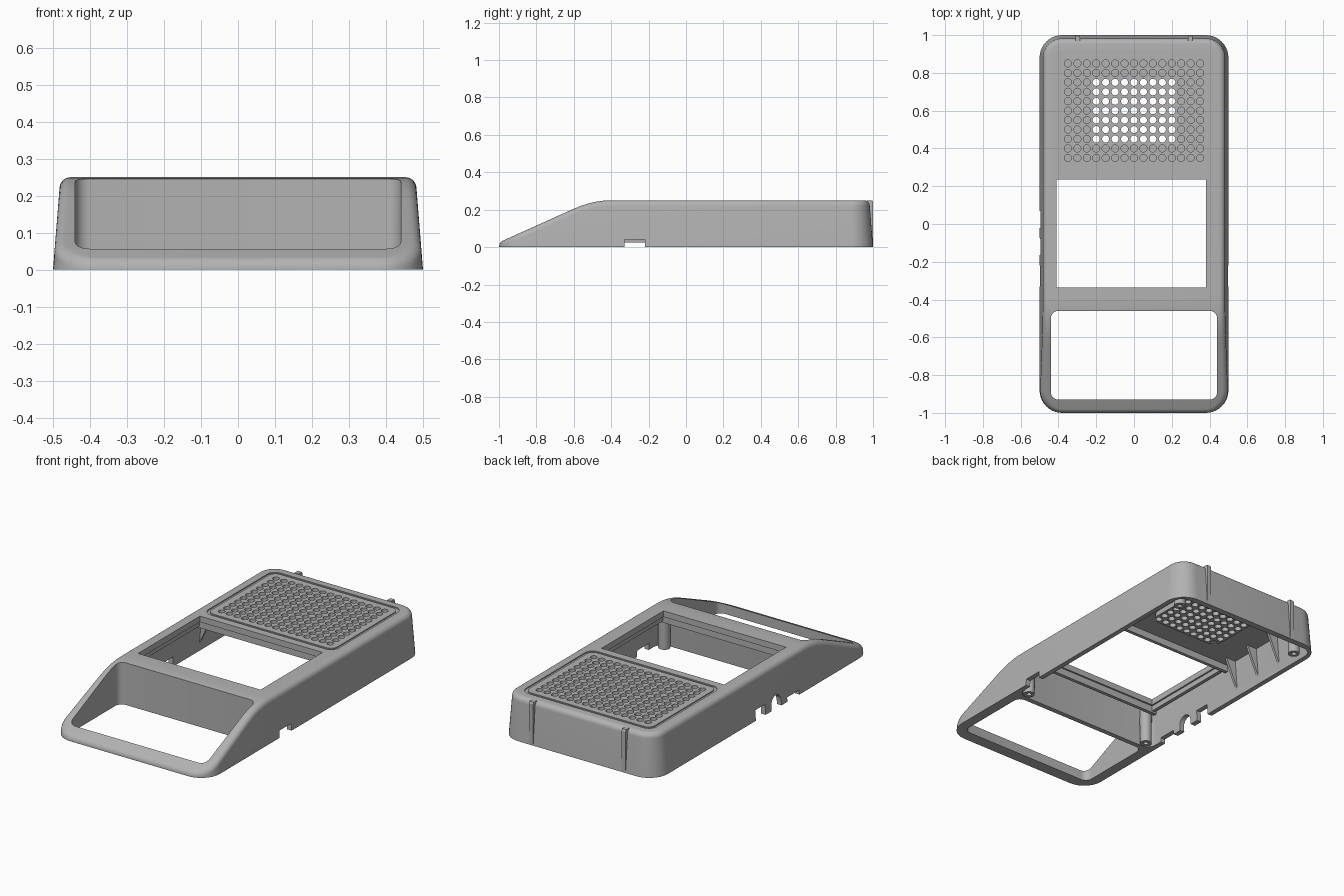
import bpy, bmesh, math
from mathutils import Matrix, Vector

cube = bpy.data.objects.get("Cube")
if cube:
    bpy.data.objects.remove(cube, do_unlink=True)

GREY = (0.45, 0.45, 0.45, 1.0)
plastic = bpy.data.materials.new("grey_plastic")
plastic.use_nodes = True
plastic.diffuse_color = GREY
bsdf = next(n for n in plastic.node_tree.nodes if n.type == "BSDF_PRINCIPLED")
bsdf.inputs["Base Color"].default_value = GREY
bsdf.inputs["Roughness"].default_value = 0.6

TAPER = 0.08


def finish(name, bm):
    bmesh.ops.recalc_face_normals(bm, faces=bm.faces)
    mesh = bpy.data.meshes.new(name)
    bm.to_mesh(mesh)
    bm.free()
    mesh.materials.append(plastic)
    obj = bpy.data.objects.new(name, mesh)
    bpy.context.collection.objects.link(obj)
    return obj


def skin(bm, rings):
    for a, b in zip(rings, rings[1:]):
        for i in range(len(a)):
            j = (i + 1) % len(a)
            bm.faces.new((a[i], a[j], b[j], b[i]))


def slab(name, x0, x1, y0, y1, z0, z1, r=0.0, taper=0.0):
    """Rounded rectangular block whose sides lean inward with height."""
    bm = bmesh.new()
    rings = []
    for z in (z0, z1):
        d = taper * (z - z0)
        ring = []
        for cx, cy, start in ((x1 - r, y1 - r, 0), (x0 + r, y1 - r, 1),
                              (x0 + r, y0 + r, 2), (x1 - r, y0 + r, 3)):
            steps = 6 if r else 0
            for k in range(steps + 1):
                a = (start + (k / steps if r else 0.5)) * math.pi / 2
                n = Vector((math.cos(a), math.sin(a)))
                lean = n * d if r else Vector((math.copysign(d, n.x), math.copysign(d, n.y)))
                ring.append(bm.verts.new((cx + r * n.x - lean.x, cy + r * n.y - lean.y, z)))
        rings.append(ring)
    skin(bm, rings)
    bm.faces.new(rings[0])
    bm.faces.new(rings[1])
    return finish(name, bm)


def prism(name, points, axis, centre, width):
    """Extruded polygon; points are the two coordinates other than the axis."""
    bm = bmesh.new()
    rings = []
    for side in (-0.5, 0.5):
        ring = []
        for p in points:
            co = list(p)
            co.insert(axis, centre + side * width)
            ring.append(bm.verts.new(co))
        rings.append(ring)
    skin(bm, rings)
    bm.faces.new(rings[0])
    bm.faces.new(rings[1])
    return finish(name, bm)


def holes(name, places, z0, z1, r=0.019):
    bm = bmesh.new()
    for x, y in places:
        bmesh.ops.create_cone(bm, cap_ends=True, segments=14, radius1=r, radius2=r, depth=z1 - z0,
                              matrix=Matrix.Translation((x, y, (z0 + z1) / 2)))
    return finish(name, bm)


def cut(obj, cutters):
    for c in cutters:
        mod = obj.modifiers.new(c.name, "BOOLEAN")
        mod.operation, mod.solver, mod.object = "DIFFERENCE", "EXACT", c
    bpy.context.view_layer.update()
    graph = bpy.context.evaluated_depsgraph_get()
    mesh = bpy.data.meshes.new_from_object(obj.evaluated_get(graph))
    obj.modifiers.clear()
    obj.data = mesh


def smooth(obj):
    bpy.ops.object.select_all(action="DESELECT")
    obj.select_set(True)
    bpy.context.view_layer.objects.active = obj
    bpy.ops.object.shade_smooth_by_angle(angle=math.radians(32))


def top_height(y):
    """Side profile: front ramp, blend, flat roof."""
    if y < -0.6:
        return 0.025 + 0.45 * (y + 1)
    return 0.25 - 1.125 * min(y + 0.4, 0) ** 2


# Outer body: half outline as (x, y, normal), lofted upward with a rounded top edge
R = 0.12
half = []
for k in range(11):
    a = math.pi / 2 * (k / 10 - 1)
    half.append((0.5 - R + R * math.cos(a), R - 1 + R * math.sin(a), math.cos(a), math.sin(a)))
half += [(0.5, -0.84 + 0.04 * k, 1, 0) for k in range(13)]
half += [(x, -y, nx, -ny) for x, y, nx, ny in reversed(half[:11])]

bm = bmesh.new()
rings = []
for level in range(-1, 7):
    right, left = [], []
    for x, y, nx, ny in half:
        inset, z = 0.0, 0.0
        if level >= 0:
            a = level / 6 * math.pi / 2
            h = top_height(y)
            r = min(0.03, 0.8 * h)
            inset = TAPER * (h - r) + r * (1 - math.cos(a))
            z = top_height(y - ny * inset) - r + r * math.sin(a)
        px, py = x - nx * inset, y - ny * inset
        right.append(bm.verts.new((px, py, z)))
        left.append(bm.verts.new((-px, py, z)))
    rings.append(right + left[::-1])
skin(bm, rings)
n = len(half)
for ring in (rings[0], rings[-1]):
    for i in range(n - 1):
        bm.faces.new((ring[i], ring[i + 1], ring[-2 - i], ring[-1 - i]))
body = finish("body_shell", bm)

# Cutters: cavity, display window, front opening, grille and cable notches
cavity = slab("cavity", -0.475, 0.475, -0.435, 0.968, -0.05, 0.215, 0.06, TAPER)
window = slab("window", -0.41, 0.38, -0.335, 0.235, 0.1, 0.4)
opening = slab("opening", -0.44, 0.44, -0.93, -0.46, -0.1, 0.4, 0.04)
groove = slab("groove", -0.42, 0.42, 0.28, 0.92, 0.244, 0.3, 0.05)
island = slab("island", -0.405, 0.405, 0.295, 0.905, 0.2, 0.35, 0.04)
cut(groove, [island])

grid = [(0.05 * i, 0.6 + 0.05 * j) for i in range(-7, 8) for j in range(-5, 6)]
inner = [p for p in grid if abs(p[0]) < 0.21 and abs(p[1] - 0.6) < 0.16]
outer = [p for p in grid if p not in inner]
through = holes("through_holes", inner, 0.1, 0.3)
blind = holes("blind_holes", outer, 0.228, 0.3)

notches = [slab("notch_right", 0.44, 0.55, -0.33, -0.22, -0.05, 0.04),
           slab("notch_low", -0.55, -0.44, -0.33, -0.22, -0.05, 0.025),
           slab("notch_square", -0.55, -0.44, -0.02, 0.07, -0.05, 0.06)]
arch = [(-0.165, -0.05), (-0.075, -0.05)]
arch += [(-0.12 + 0.045 * math.cos(k * math.pi / 8), 0.03 + 0.045 * math.sin(k * math.pi / 8))
         for k in range(9)]
notches.append(prism("notch_arch", arch, 0, -0.495, 0.11))

# Speaker boss under the grille
boss = slab("speaker_boss", -0.23, 0.23, 0.42, 0.78, 0.185, 0.222, 0.06)
cut(boss, [through])
cut(body, [cavity, window, opening, groove, through, blind] + notches)
for c in [cavity, window, opening, groove, island, through, blind] + notches:
    bpy.data.objects.remove(c, do_unlink=True)
smooth(body)
smooth(boss)

# Ledge bars under the window
slab("window_bar_back", -0.45, 0.45, 0.245, 0.265, 0.175, 0.22)
slab("window_bar_front", -0.45, 0.45, -0.365, -0.345, 0.175, 0.22)
slab("window_bar_left", 0.39, 0.41, -0.365, 0.265, 0.185, 0.22)
slab("window_bar_right", -0.44, -0.42, -0.365, 0.265, 0.185, 0.22)


# Hollow screw posts
def screw_post(name, x, y):
    bm = bmesh.new()
    profile = [(0.014, 0.06), (0.014, 0.002), (0.032, 0.002), (0.034, 0.225)]
    rings = [[bm.verts.new((x + r * math.cos(k * math.tau / 20), y + r * math.sin(k * math.tau / 20), z))
              for k in range(20)] for r, z in profile]
    skin(bm, rings)
    bm.faces.new(rings[0])
    bm.faces.new(rings[-1])
    smooth(finish(name, bm))


for side, label in ((1, "left"), (-1, "right")):
    screw_post("front_post_" + label, side * 0.42, -0.4)
    screw_post("back_post_" + label, side * 0.41, 0.88)
    # Tapered gussets inside the long walls
    for i, y in enumerate((0.32, 0.5, 0.68)):
        prism(f"gusset_{label}_{i}", [(side * 0.465, 0.22), (side * 0.39, 0.22), (side * 0.475, 0.03)],
              1, y, 0.014)
    # Upright ribs on the back wall
    prism("back_rib_" + label, [(0.965, 0.2), (0.965, 0.25), (0.995, 0.25), (1.0, 0.24), (1.0, 0.0), (0.985, 0.0)],
          0, side * 0.298, 0.026)
